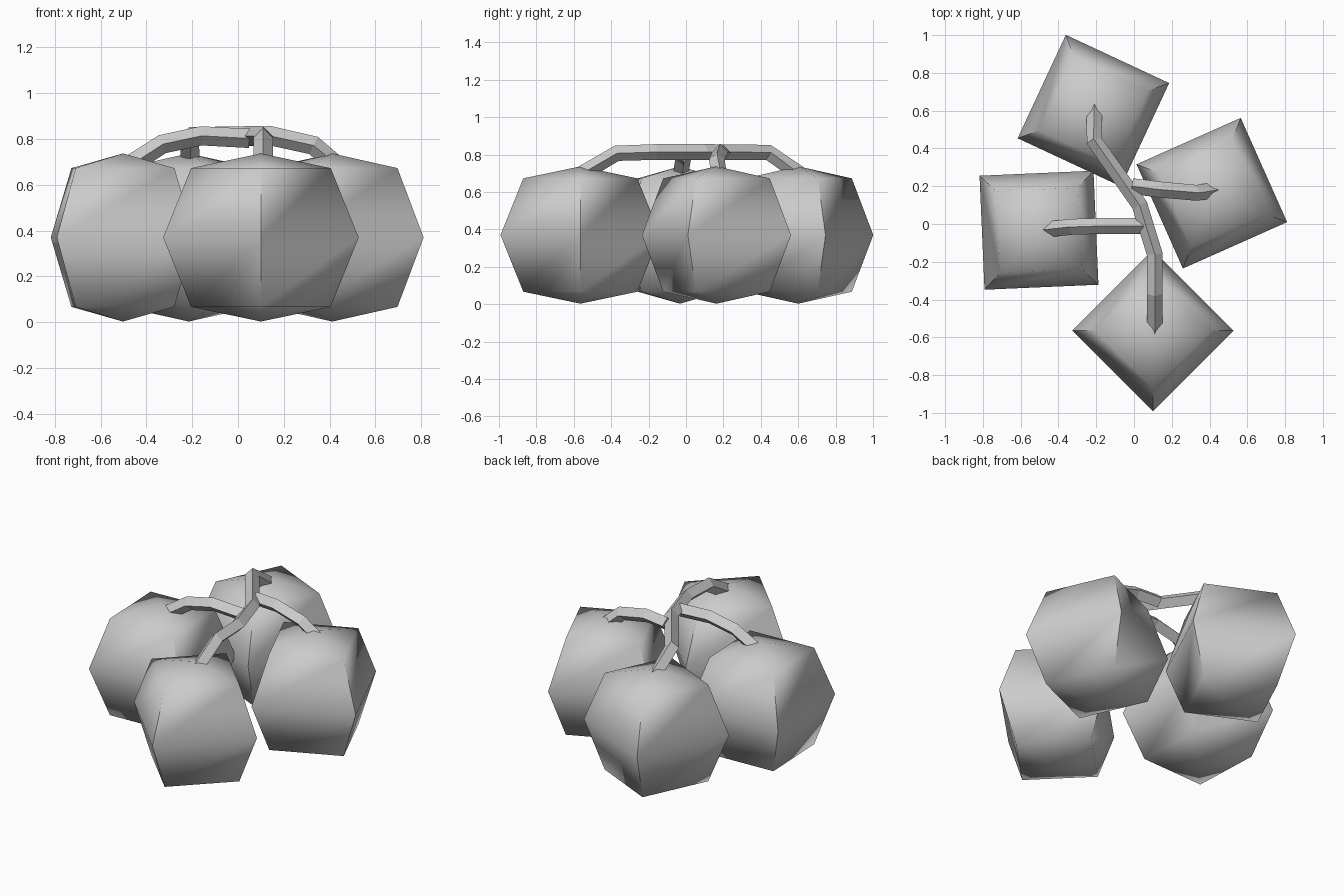
import bpy, bmesh, math
from mathutils import Vector

if "Cube" in bpy.data.objects:
    bpy.data.objects.remove(bpy.data.objects["Cube"])


def make_object(name, bm):
    bmesh.ops.recalc_face_normals(bm, faces=bm.faces)
    mesh = bpy.data.meshes.new(name)
    bm.to_mesh(mesh)
    bm.free()
    ob = bpy.data.objects.new(name, mesh)
    bpy.context.collection.objects.link(ob)
    return ob


def fruit(name, x, y, angle):
    """Four-sided lathe: bottom point, three rings, top point."""
    bm = bmesh.new()
    rings = []
    for r, z in [(0.305, 0.067), (0.427, 0.37), (0.305, 0.673)]:
        rings.append([bm.verts.new((r * math.cos(a), r * math.sin(a), z))
                      for a in (math.radians(angle + 90 * i) for i in range(4))])
    bottom = bm.verts.new((0, 0, 0.003))
    top = bm.verts.new((0, 0, 0.737))
    for i in range(4):
        j = (i + 1) % 4
        bm.faces.new((bottom, rings[0][j], rings[0][i]))
        bm.faces.new((top, rings[2][i], rings[2][j]))
        for a, b in zip(rings, rings[1:]):
            bm.faces.new((a[i], a[j], b[j], b[i]))
    ob = make_object(name, bm)
    ob.location = (x, y, 0)
    # vertical corners stay sharp, rings are smooth
    bpy.ops.object.select_all(action='DESELECT')
    ob.select_set(True)
    bpy.context.view_layer.objects.active = ob
    bpy.ops.object.shade_smooth_by_angle(angle=math.radians(65))


def stem(name, points, r=0.042):
    """Sweep a diamond section along a path, mitred at the bends."""
    pts = [Vector(p) for p in points]
    bm = bmesh.new()
    rings = []
    for i, p in enumerate(pts):
        d_in = (p - pts[max(i - 1, 0)]).normalized()
        d_out = (pts[min(i + 1, len(pts) - 1)] - p).normalized()
        t = (d_in + d_out).normalized()
        side = t.cross(Vector((0, 0, 1))).normalized()
        up = side.cross(t)
        rings.append([bm.verts.new(p + v * r) for v in (side, up, -side, -up)])
    for a, b in zip(rings, rings[1:]):
        for i in range(4):
            j = (i + 1) % 4
            bm.faces.new((a[i], a[j], b[j], b[i]))
    bm.faces.new(rings[0])
    bm.faces.new(rings[-1])
    make_object(name, bm)


# Fruits
fruit("front_fruit", 0.10, -0.565, 0)
fruit("left_fruit", -0.503, -0.033, -42.5)
fruit("back_fruit", -0.215, 0.60, 20)
fruit("right_fruit", 0.412, 0.163, -21)

# Main vine and side stems
stem("main_vine", [(0.11, -0.57, 0.69), (0.11, -0.37, 0.807), (0.11, -0.16, 0.814),
                   (0.03, 0.10, 0.814), (-0.21, 0.44, 0.812), (-0.21, 0.61, 0.695)])
stem("right_stem", [(-0.01, 0.20, 0.81), (0.14, 0.182, 0.815),
                    (0.33, 0.165, 0.772), (0.425, 0.178, 0.69)])
stem("left_stem", [(0.05, -0.01, 0.803), (-0.16, -0.01, 0.814),
                   (-0.33, -0.015, 0.778), (-0.475, -0.03, 0.685)])
